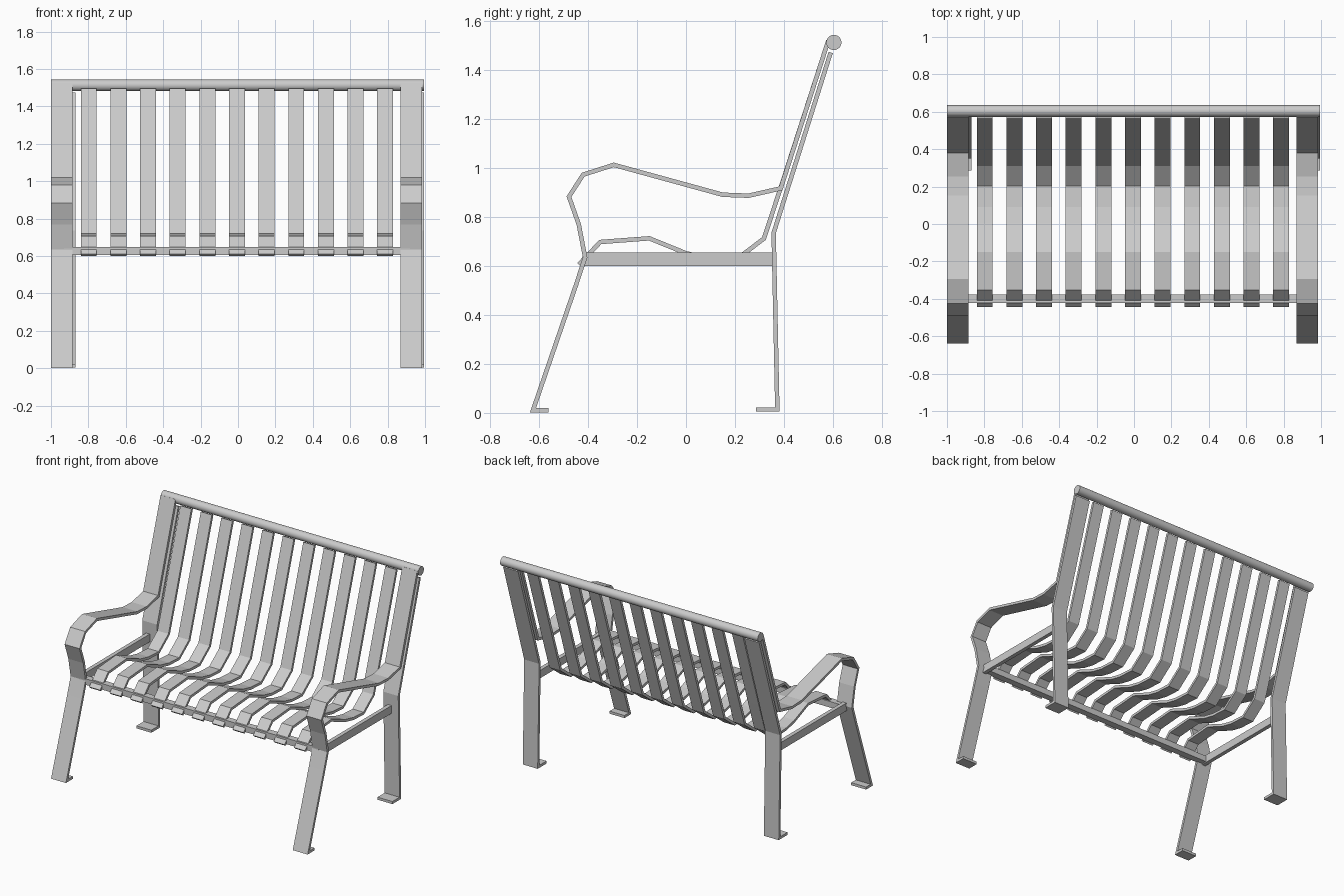
import bpy, bmesh
from mathutils import Vector

if "Cube" in bpy.data.objects:
    bpy.data.objects.remove(bpy.data.objects["Cube"])


def strip(name, path, x0, x1, thick):
    """Flat bar bent along a (y, z) path with mitred corners, spanning x0..x1."""
    pts = [Vector(p) for p in path]
    dirs = [(b - a).normalized() for a, b in zip(pts, pts[1:])]
    bm = bmesh.new()
    rings = []
    for i, p in enumerate(pts):
        d0, d1 = dirs[max(i - 1, 0)], dirs[min(i, len(dirs) - 1)]
        n0, n1 = Vector((-d0.y, d0.x)), Vector((-d1.y, d1.x))
        m = (n0 + n1).normalized()
        m *= thick / 2 / m.dot(n0)
        a, b = p + m, p - m
        rings.append([bm.verts.new(c) for c in (
            (x0, a.x, a.y), (x1, a.x, a.y), (x1, b.x, b.y), (x0, b.x, b.y))])
    for r, s in zip(rings, rings[1:]):
        for k in range(4):
            bm.faces.new((r[k], r[(k + 1) % 4], s[(k + 1) % 4], s[k]))
    bm.faces.new(rings[0])
    bm.faces.new(rings[-1][::-1])
    bmesh.ops.recalc_face_normals(bm, faces=bm.faces)
    me = bpy.data.meshes.new(name)
    bm.to_mesh(me)
    bm.free()
    ob = bpy.data.objects.new(name, me)
    bpy.context.collection.objects.link(ob)
    return ob


# Side frames: front leg, armrest and back upright in one bent bar
arm_path = [(-0.562, 0.011), (-0.625, 0.011), (-0.45, 0.52), (-0.412, 0.635),
            (-0.438, 0.77), (-0.478, 0.883), (-0.42, 0.973), (-0.295, 1.013),
            (0.15, 0.891), (0.255, 0.887), (0.387, 0.917), (0.581, 1.52)]
# Rear leg and rear upright
rear_path = [(0.285, 0.014), (0.373, 0.014), (0.358, 0.735), (0.591, 1.472)]
for side, xa, xr, xc in (("left", -1.0, -0.985, -0.942), ("right", 0.87, 0.88, 0.928)):
    strip(side + "_arm_and_front_leg", arm_path, xa, xa + 0.115, 0.018)
    strip(side + "_rear_leg", rear_path, xr, xr + 0.115, 0.018)
    # Side rail under the seat
    strip(side + "_seat_rail", [(-0.42, 0.6275), (0.352, 0.6275)],
          xc - 0.014, xc + 0.014, 0.055)

# Front cross bar
strip("front_cross_bar", [(-0.422, 0.628), (-0.376, 0.628)], -0.93, 0.92, 0.042)

# Seat and back slats
slat_path = [(-0.438, 0.606), (-0.35, 0.698), (-0.15, 0.713), (0.0, 0.652),
             (0.09, 0.632), (0.205, 0.626), (0.318, 0.712), (0.387, 0.92),
             (0.572, 1.492)]
for i in range(11):
    x = -0.798 + i * 0.1585
    strip(f"slat_{i + 1}", slat_path, x - 0.0425, x + 0.0425, 0.018)

# Round top rail
bpy.ops.mesh.primitive_cylinder_add(vertices=24, radius=0.031, depth=1.993,
                                    location=(-0.003, 0.604, 1.513),
                                    rotation=(0, 1.570796, 0))
rail = bpy.context.object
rail.name = "top_rail"
bpy.ops.object.shade_smooth_by_angle()
